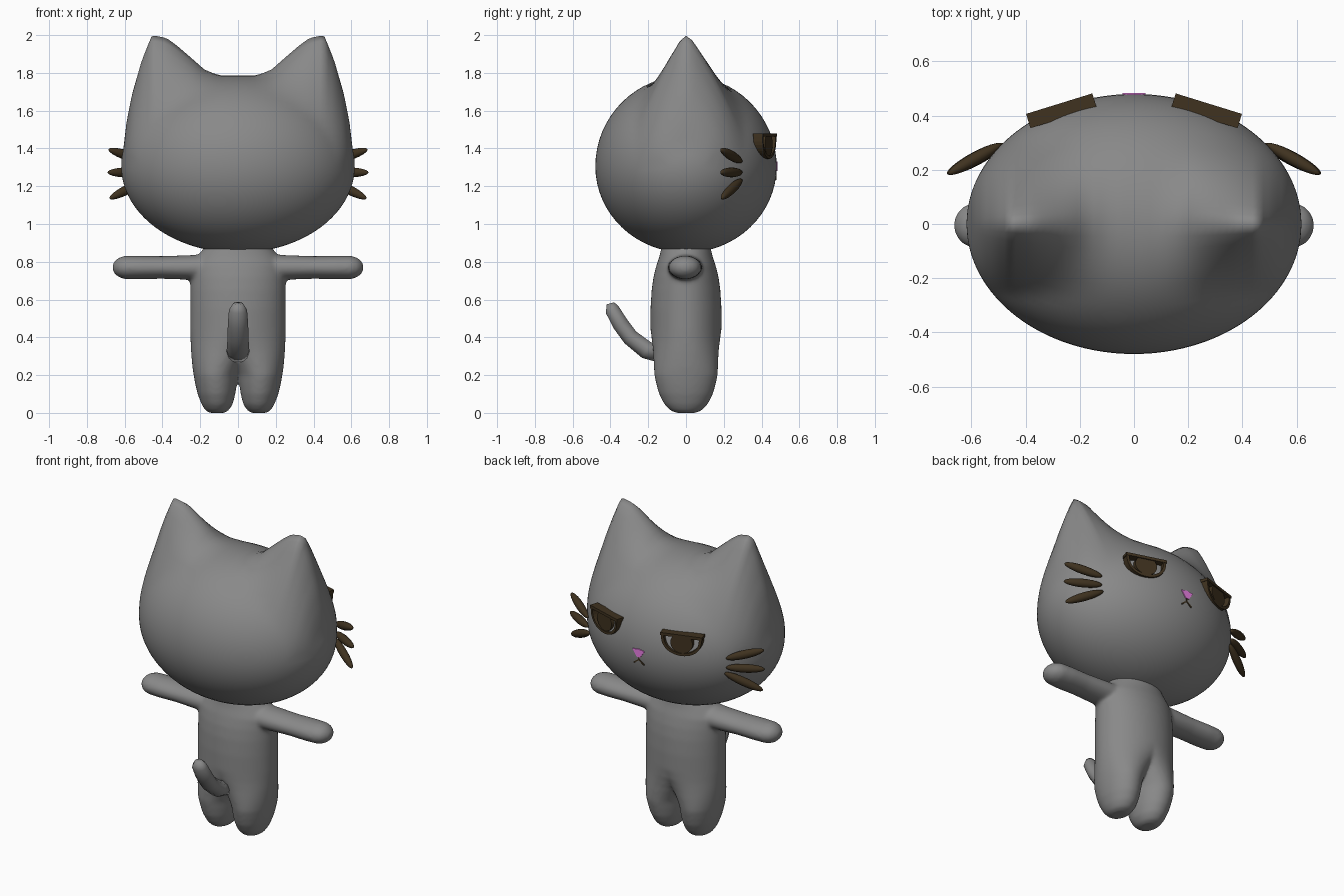
import bpy, bmesh
from math import sin, cos, pi, sqrt
from mathutils import Vector, Matrix

if "Cube" in bpy.data.objects:
    bpy.data.objects.remove(bpy.data.objects["Cube"])


def material(name, rgb):
    m = bpy.data.materials.new(name)
    m.diffuse_color = (*rgb, 1)
    m.use_nodes = True
    m.node_tree.nodes["Principled BSDF"].inputs["Base Color"].default_value = m.diffuse_color
    return m


GREY = material("dark_grey", (0.25, 0.25, 0.25))
BROWN = material("dark_brown", (0.05, 0.032, 0.014))
PINK = material("pink", (0.85, 0.22, 0.8))


def finish(bm, name, mat, smooth=True):
    bmesh.ops.recalc_face_normals(bm, faces=bm.faces)
    for f in bm.faces:
        f.smooth = smooth
    me = bpy.data.meshes.new(name)
    bm.to_mesh(me)
    bm.free()
    ob = bpy.data.objects.new(name, me)
    bpy.context.collection.objects.link(ob)
    me.materials.append(mat)
    return ob


def skin(bm, rings):
    """Join rings of points into a tube capped at both ends."""
    rings = [[bm.verts.new(p) for p in r] for r in rings]
    n = len(rings[0])
    for a, b in zip(rings, rings[1:]):
        for i in range(n):
            bm.faces.new((a[i], a[(i + 1) % n], b[(i + 1) % n], b[i]))
    bm.faces.new(rings[0])
    bm.faces.new(rings[-1])


def ellipse(c, u, v, n=32):
    c, u, v = Vector(c), Vector(u), Vector(v)
    return [c + u * cos(2 * pi * i / n) + v * sin(2 * pi * i / n) for i in range(n)]


def prism(bm, pts, depth):
    """Extrude a polygon lying in local xz along local y by +-depth/2."""
    skin(bm, [[(x, y, z) for x, z in pts] for y in (-depth / 2, depth / 2)])


def lerp(table, x):
    for (x0, y0), (x1, y1) in zip(table, table[1:]):
        if x <= x1:
            return y0 + (y1 - y0) * (x - x0) / (x1 - x0)
    return table[-1][1]


# Head: sphere with poles on x, its crown raised along the ear outline
RX, RY, UP, DOWN, ZC = 0.618, 0.48, 0.48, 0.457, 1.305
CROWN = [(0, 1.785), (0.1, 1.787), (0.175, 1.815), (0.254, 1.885), (0.33, 1.95), (0.38, 1.985),
         (0.455, 2.0), (0.508, 1.87), (0.56, 1.69), (0.59, 1.54), (RX, ZC)]
bm = bmesh.new()
bmesh.ops.create_uvsphere(bm, u_segments=64, v_segments=64, radius=1,
                          matrix=Matrix.Rotation(pi / 2, 4, 'Y'))
for v in bm.verts:
    x, y, z = v.co.x * RX, v.co.y * RY, v.co.z
    if z > 0:
        base = ZC + UP * sqrt(max(0, 1 - v.co.x ** 2))
        rise = max(0, lerp(CROWN, abs(x)) - base)
        width = 0.28 if y > 0 else 0.235
        soft = sqrt(y * y + 0.0009) - 0.03
        z = ZC + z * UP + rise * max(0, 1 - soft / width) ** 1.25
    else:
        z = ZC + z * DOWN
    v.co = (x, y, z)
finish(bm, "head", GREY)

# Body: two mirrored halves, round legs below blending into one torso above, plus arms
# rows: height, inner x, outer x, half depth, blend from leg (0) to torso (1)
half = [(0.0, 0.07, 0.15, 0.05, 0), (0.012, 0.05, 0.172, 0.083, 0), (0.045, 0.028, 0.193, 0.115, 0),
        (0.1, 0.014, 0.214, 0.143, 0), (0.15, 0.007, 0.226, 0.157, 0), (0.2, 0.002, 0.235, 0.168, 0),
        (0.24, -0.006, 0.241, 0.174, 0.2), (0.28, -0.012, 0.245, 0.179, 0.42),
        (0.33, -0.012, 0.249, 0.183, 0.7), (0.38, -0.012, 0.251, 0.186, 0.9),
        (0.44, -0.012, 0.253, 0.188, 1), (0.55, -0.012, 0.253, 0.188, 1),
        (0.65, -0.012, 0.253, 0.182, 1), (0.72, -0.012, 0.252, 0.172, 1),
        (0.78, -0.012, 0.248, 0.157, 1), (0.83, -0.012, 0.215, 0.14, 1),
        (0.9, -0.012, 0.16, 0.125, 1)]
arm = [(0.15, 0.07, 0.095), (0.26, 0.065, 0.093), (0.4, 0.06, 0.088), (0.52, 0.062, 0.09),
       (0.6, 0.062, 0.084), (0.635, 0.05, 0.067), (0.655, 0.032, 0.042), (0.665, 0.012, 0.016)]


def half_ring(s, z, x0, x1, ry, w, n=20):
    cx, rx = (x0 + x1) / 2, (x1 - x0) / 2
    pts = []
    for i in range(n + 1):
        a = pi * i / n
        x = cx - rx * cos(a)
        pts.append((s * x, ry * ((1 - w) * sin(a) + w * sqrt(max(0, 1 - (x / x1) ** 2))) + 1e-4))
    return [(x, y, z) for x, y in pts] + [(x, -y, z) for x, y in reversed(pts)]


bm = bmesh.new()
for s in (-1, 1):
    skin(bm, [half_ring(s, *row) for row in half])
    skin(bm, [ellipse((s * x, -0.005, 0.77), (0, ry, 0), (0, 0, rz)) for x, rz, ry in arm])
body = finish(bm, "body", GREY)
rm = body.modifiers.new("fuse", 'REMESH')
rm.mode, rm.voxel_size, rm.use_smooth_shade = 'VOXEL', 0.01, True
sm = body.modifiers.new("soften", 'SMOOTH')
sm.factor, sm.iterations = 0.5, 12

# Tail: tapered tube rising behind the body
path = [(-0.14, 0.315, 0.05), (-0.21, 0.333, 0.05), (-0.295, 0.40, 0.046), (-0.345, 0.468, 0.045),
        (-0.39, 0.545, 0.04), (-0.4, 0.58, 0.022)]
bm = bmesh.new()
rings = []
for i, (y, z, r) in enumerate(path):
    p, q = path[max(i - 1, 0)], path[min(i + 1, len(path) - 1)]
    t = Vector((0, q[0] - p[0], q[1] - p[1])).normalized()
    rings.append(ellipse((0, y, z), (r * 1.2, 0, 0), Vector((0, -t.z, t.y)) * r, 10))
skin(bm, rings)
finish(bm, "tail", GREY)

# Whiskers: three slim spindles on each cheek
whisker_ends = [((0.49, 0.295, 1.33), (0.685, 0.185, 1.395)),
                ((0.49, 0.295, 1.273), (0.69, 0.185, 1.273)),
                ((0.48, 0.295, 1.235), (0.68, 0.188, 1.135))]
bm = bmesh.new()
for s in (-1, 1):
    for a, b in whisker_ends:
        a, b = (Vector((s * p[0], p[1], p[2])) for p in (a, b))
        rot = (b - a).to_track_quat('Z', 'Y').to_matrix().to_4x4()
        scale = Matrix.Diagonal((0.024, 0.026, (b - a).length / 2, 1))
        bmesh.ops.create_uvsphere(bm, u_segments=16, v_segments=12, radius=1,
                                  matrix=Matrix.Translation((a + b) / 2) @ rot @ scale)
finish(bm, "whiskers", BROWN)


# Eyes: half-round rim, straight lid and a pupil cut off by the lid
def half_round(rx, rz, n=20):
    return [(rx * cos(pi * i / n), -rz * sin(pi * i / n) ** 0.8) for i in range(n)] + [(-rx, 0)]


for s, side in ((-1, "left"), (1, "right")):
    place = Matrix.Translation((s * 0.268, 0.418, 1.465)) @ Matrix.Rotation(-s * 0.3, 4, 'Z')
    bm = bmesh.new()
    prism(bm, half_round(0.124, 0.12) + half_round(0.108, 0.104)[::-1], 0.05)
    prism(bm, [(-0.128, -0.003), (0.128, -0.003), (0.128, 0.015), (-0.128, 0.015)], 0.055)
    bm.transform(place)
    finish(bm, side + "_eye_rim", BROWN, False)
    bm = bmesh.new()
    prism(bm, [(0.068 * cos(a), -0.042 + 0.062 * sin(a))
               for a in (pi * (0.75 + 1.5 * i / 24) for i in range(25))], 0.042)
    bm.transform(place)
    finish(bm, side + "_pupil", BROWN, False)

# Nose: small pink triangle
bm = bmesh.new()
prism(bm, [(-0.042, 1.325), (0, 1.332), (0.042, 1.325), (0.012, 1.28), (-0.012, 1.28)], 0.022)
bm.transform(Matrix.Translation((0, 0.473, 0)))
finish(bm, "nose", PINK, False)

# Mouth: short stem with two strokes
bm = bmesh.new()
for x in (-0.034, 0.034):
    prism(bm, [(0, 1.268), (0, 1.258), (x, 1.232), (x * 1.1, 1.24)], 0.02)
prism(bm, [(-0.005, 1.282), (0.005, 1.282), (0.005, 1.258), (-0.005, 1.258)], 0.02)
bm.transform(Matrix.Translation((0, 0.47, 0)))
finish(bm, "mouth", BROWN, False)
